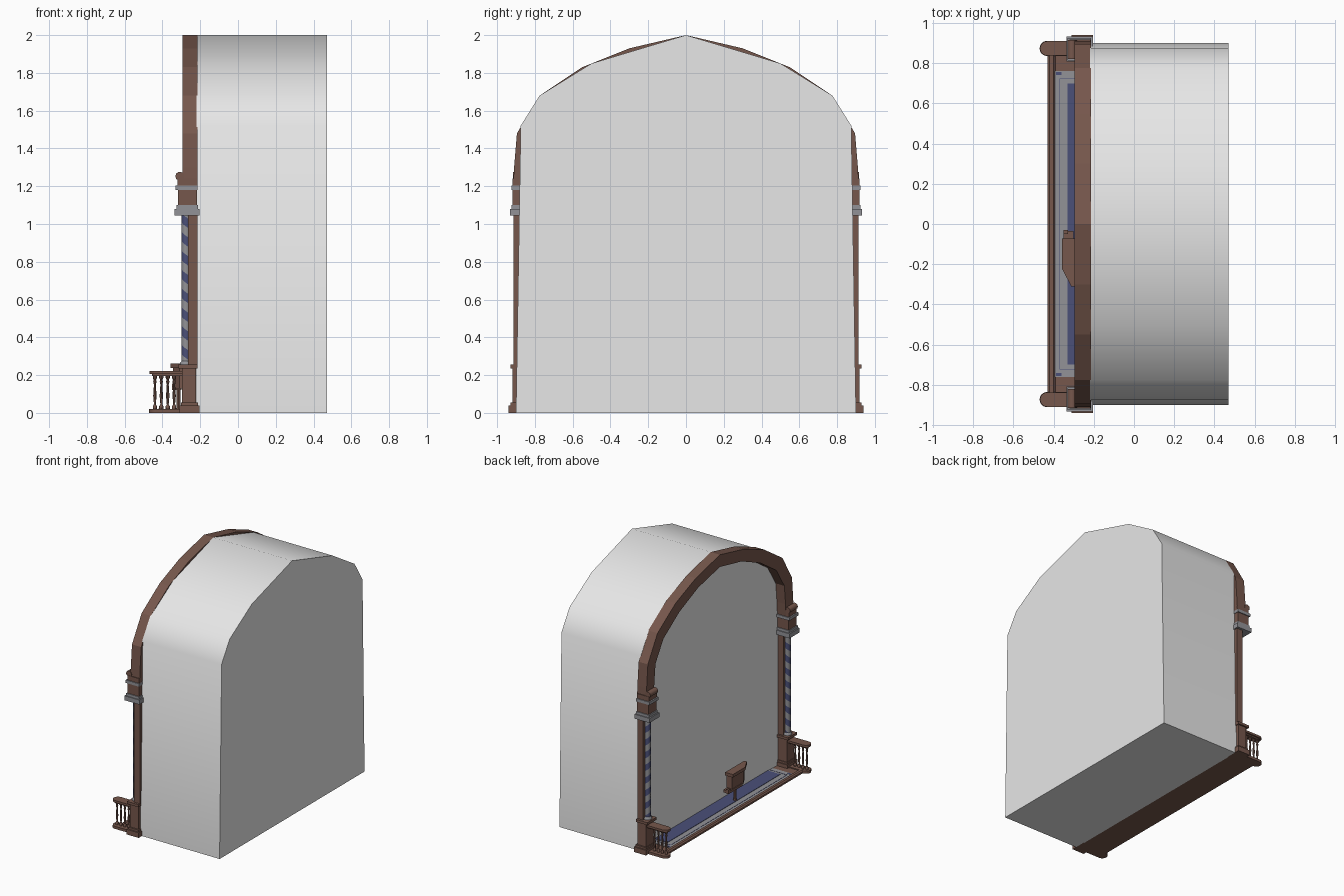
import bpy, bmesh, math

if "Cube" in bpy.data.objects:
    bpy.data.objects.remove(bpy.data.objects["Cube"])


def mat(name, rgb):
    m = bpy.data.materials.new(name)
    m.diffuse_color = (*rgb, 1)
    m.use_nodes = True
    m.node_tree.nodes["Principled BSDF"].inputs["Base Color"].default_value = m.diffuse_color
    return m


PLASTER = mat("pale_grey", (0.8, 0.8, 0.8))
WOOD = mat("brown_wood", (0.18, 0.095, 0.072))
STONE = mat("mid_grey", (0.29, 0.29, 0.31))
BLUE = mat("navy_blue", (0.07, 0.08, 0.19))


def finish(name, bm, mats, smooth=None):
    bmesh.ops.recalc_face_normals(bm, faces=bm.faces)
    me = bpy.data.meshes.new(name)
    bm.to_mesh(me)
    bm.free()
    for m in mats:
        me.materials.append(m)
    ob = bpy.data.objects.new(name, me)
    bpy.context.collection.objects.link(ob)
    if smooth:
        bpy.ops.object.select_all(action='DESELECT')
        ob.select_set(True)
        bpy.context.view_layer.objects.active = ob
        bpy.ops.object.shade_smooth_by_angle(angle=math.radians(smooth))
    return ob


def prism(name, pts, axis, a, b, m, smooth=None):
    """Extrude a 2D outline along an axis: x -> (y,z), y -> (x,z), z -> (x,y)."""
    place = {'x': lambda p, t: (t, p[0], p[1]),
             'y': lambda p, t: (p[0], t, p[1]),
             'z': lambda p, t: (p[0], p[1], t)}[axis]
    bm = bmesh.new()
    lo = [bm.verts.new(place(p, a)) for p in pts]
    hi = [bm.verts.new(place(p, b)) for p in pts]
    bm.faces.new(lo)
    bm.faces.new(hi)
    for i in range(len(pts)):
        j = (i + 1) % len(pts)
        bm.faces.new((lo[i], lo[j], hi[j], hi[i]))
    return finish(name, bm, [m], smooth)


def box(name, x0, x1, y0, y1, z0, z1, m):
    return prism(name, [(x0, y0), (x1, y0), (x1, y1), (x0, y1)], 'z', z0, z1, m)


def lathe(name, x, y, profile, m, n=8):
    bm = bmesh.new()
    rings = [[bm.verts.new((x + r * math.cos(2 * math.pi * k / n),
                            y + r * math.sin(2 * math.pi * k / n), z))
              for k in range(n)] for r, z in profile]
    bm.faces.new(rings[0])
    bm.faces.new(rings[-1])
    for a, b in zip(rings, rings[1:]):
        for k in range(n):
            j = (k + 1) % n
            bm.faces.new((a[k], a[j], b[j], b[k]))
    return finish(name, bm, [m], 40)


def twisted_column(name, x, y, r, z0, z1, pitch, hand):
    """Column whose strips wind upward, half blue and half grey."""
    n = 12
    steps = round((z1 - z0) / pitch * n)
    bm = bmesh.new()
    rings = []
    for i in range(steps + 1):
        off = hand * i
        rings.append([bm.verts.new((x + r * math.cos(2 * math.pi * (k + off) / n),
                                    y + r * math.sin(2 * math.pi * (k + off) / n),
                                    z0 + (z1 - z0) * i / steps)) for k in range(n)])
    for a, b in zip(rings, rings[1:]):
        for k in range(n):
            j = (k + 1) % n
            f = bm.faces.new((a[k], a[j], b[j], b[k]))
            f.material_index = 0 if k < n // 2 else 1
    bm.faces.new(rings[0])
    bm.faces.new(rings[-1])
    return finish(name, bm, [BLUE, STONE], 50)


def mirrored(half):
    return half + [(-y, z) for y, z in reversed(half) if y > 0]


# main hall block
prism("hall_body", mirrored([(0.9, 0), (0.875, 1.52), (0.775, 1.68), (0.5, 1.85), (0, 2)]),
      'x', -0.22, 0.47, PLASTER, 35)

# arch frame in front of the hall
outer = mirrored([(0.915, 1.2), (0.91, 1.3), (0.895, 1.48), (0.775, 1.68),
                  (0.55, 1.83), (0.3, 1.93), (0, 2)])
inner = mirrored([(0.82, 1.2), (0.815, 1.3), (0.8, 1.45), (0.7, 1.61),
                  (0.5, 1.745), (0.27, 1.845), (0, 1.905)])
bm = bmesh.new()
loops = [[bm.verts.new((x, y, z)) for y, z in pts]
         for x, pts in ((-0.295, outer), (-0.295, inner), (-0.215, inner), (-0.215, outer))]
for i in range(len(outer) - 1):
    for k in range(4):
        a, b = loops[k], loops[(k + 1) % 4]
        bm.faces.new((a[i], a[i + 1], b[i + 1], b[i]))
for i in (0, -1):
    bm.faces.new([l[i] for l in loops])
finish("arch_frame", bm, [WOOD])

# stage floor, rim and inlaid carpet
box("stage_floor", -0.42, -0.21, -0.9, 0.9, 0, 0.012, WOOD)
prism("stage_front_rim", [(-0.43, 0), (-0.43, 0.014), (-0.42, 0.022), (-0.4, 0.022),
                          (-0.39, 0.012), (-0.39, 0)], 'y', -0.86, 0.86, WOOD)
box("carpet_border", -0.392, -0.22, -0.76, 0.76, 0.01, 0.015, STONE)
box("carpet_centre", -0.33, -0.22, -0.7, 0.7, 0.012, 0.018, BLUE)
box("carpet_line", -0.374, -0.37, -0.72, 0.72, 0.012, 0.0165, BLUE)

for s, side in ((1, "left"), (-1, "right")):
    def sbox(name, x0, x1, y0, y1, z0, z1, m):
        box(f"{name}_{side}", x0, x1, s * y0, s * y1, z0, z1, m)

    # carpet corner accents
    sbox("carpet_corner", -0.388, -0.36, 0.74, 0.755, 0.012, 0.0165, BLUE)
    sbox("carpet_end_line", -0.37, -0.22, 0.72, 0.724, 0.012, 0.0165, BLUE)
    # pedestal
    sbox("plinth", -0.31, -0.205, 0.815, 0.94, 0, 0.04, WOOD)
    sbox("plinth_step", -0.302, -0.212, 0.822, 0.93, 0.04, 0.055, WOOD)
    sbox("pedestal", -0.297, -0.222, 0.828, 0.918, 0.055, 0.235, WOOD)
    sbox("pedestal_cap", -0.315, -0.215, 0.815, 0.93, 0.235, 0.255, WOOD)
    # door jamb and striped column
    sbox("jamb", -0.265, -0.215, 0.83, 0.912, 0.25, 1.05, WOOD)
    lathe(f"column_foot_{side}", -0.275, s * 0.868,
          [(0.032, 0.255), (0.032, 0.265), (0.024, 0.275)], STONE, 12)
    twisted_column(f"striped_column_{side}", -0.275, s * 0.868, 0.023, 0.265, 1.045, 0.1, s)
    # capital
    sbox("capital_slab", -0.335, -0.205, 0.808, 0.932, 1.045, 1.08, STONE)
    sbox("capital_step", -0.325, -0.213, 0.815, 0.925, 1.08, 1.1, STONE)
    sbox("capital_block", -0.318, -0.218, 0.82, 0.918, 1.1, 1.18, WOOD)
    sbox("capital_band", -0.33, -0.214, 0.812, 0.925, 1.18, 1.203, STONE)
    sbox("capital_top", -0.32, -0.216, 0.82, 0.918, 1.203, 1.24, WOOD)
    roll = [(-0.308 + 0.024 * math.cos(k * math.pi / 5),
             1.253 + 0.024 * math.sin(k * math.pi / 5)) for k in range(10)]
    prism(f"capital_roll_{side}", roll, 'y', s * 0.82, s * 0.916, WOOD, 40)

    # railing with rounded end
    def rail(name, w, end, z0, z1):
        pts = [(-0.29, s * 0.873 + w), (-0.29, s * 0.873 - w)]
        pts += [(end + w - w * math.sin(k * math.pi / 8),
                 s * 0.873 - w * math.cos(k * math.pi / 8)) for k in range(9)]
        prism(f"{name}_{side}", pts, 'z', z0, z1, WOOD)
    rail("rail_bottom", 0.038, -0.47, 0, 0.02)
    rail("rail_top", 0.036, -0.468, 0.205, 0.222)
    rail("rail_under", 0.024, -0.455, 0.195, 0.205)
    for i in range(4):
        lathe(f"baluster_{side}_{i + 1}", -0.44 + 0.034 * i, s * 0.873,
              [(0.011, 0.02), (0.011, 0.035), (0.005, 0.045), (0.009, 0.09),
               (0.005, 0.15), (0.009, 0.165), (0.006, 0.175), (0.011, 0.185), (0.011, 0.197)],
              WOOD)

# small box stand on a post
outline = [(-0.295, -0.08), (-0.345, -0.08), (-0.345, -0.22), (-0.31, -0.285), (-0.295, -0.285)]
prism("stand_box", outline, 'z', 0.13, 0.238, WOOD)
lid = [(-0.29, -0.072), (-0.357, -0.072), (-0.357, -0.225), (-0.312, -0.31), (-0.29, -0.31)]
prism("stand_lid", lid, 'z', 0.238, 0.262, WOOD)
box("stand_ledge", -0.35, -0.3, -0.2, -0.035, 0.122, 0.142, WOOD)
box("stand_ledge_lip", -0.35, -0.328, -0.05, -0.03, 0.122, 0.155, WOOD)
lathe("stand_post", -0.315, -0.16, [(0.018, 0.012), (0.01, 0.03), (0.01, 0.125)], WOOD)
